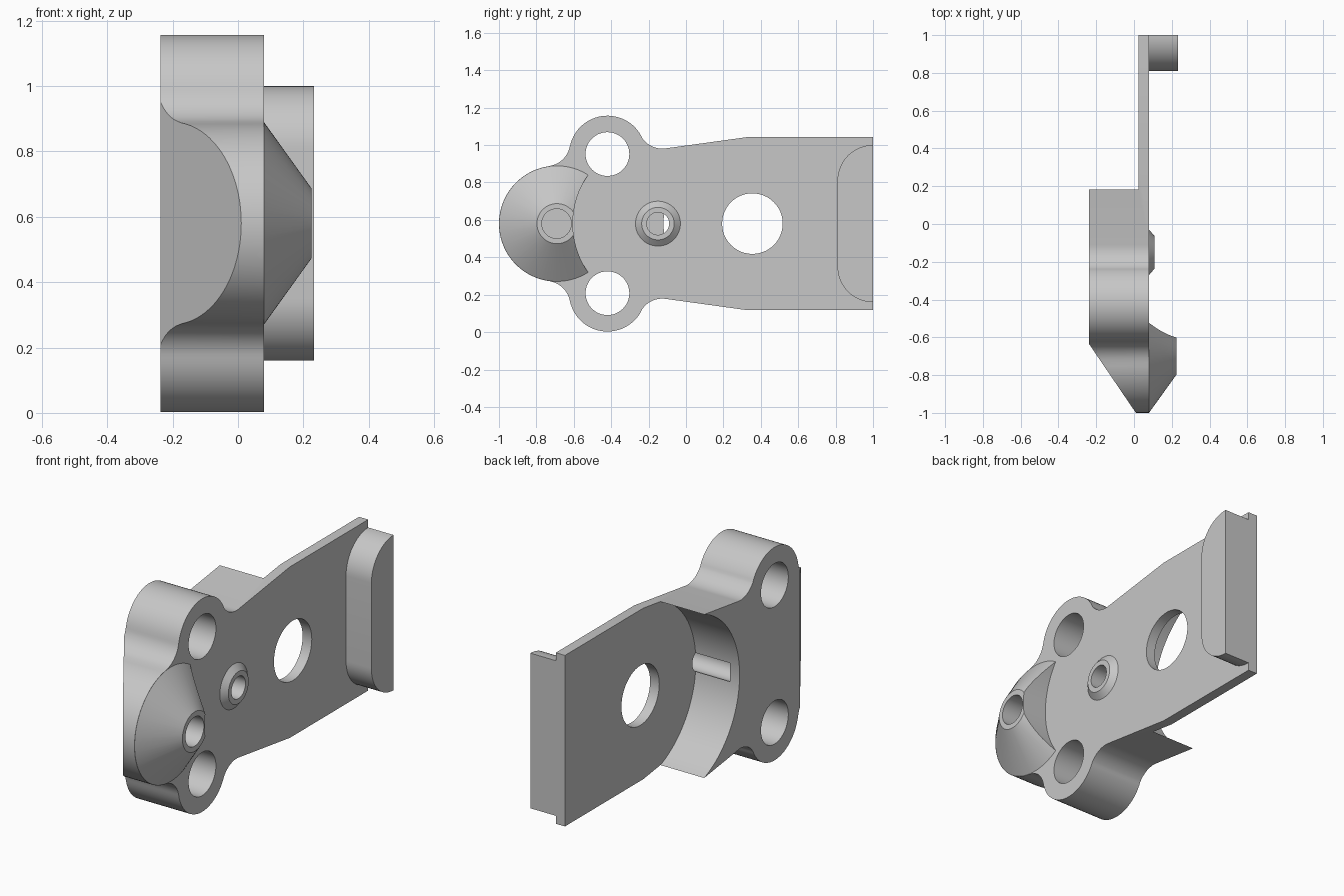
import bpy, bmesh, math
from mathutils import Vector

if "Cube" in bpy.data.objects:
    bpy.data.objects.remove(bpy.data.objects["Cube"])

ZC = 0.58                                   # mirror height of the bracket
grey = bpy.data.materials.new("plain grey")
grey.diffuse_color = (0.57, 0.57, 0.57, 1)
grey.use_nodes = True
grey.node_tree.nodes["Principled BSDF"].inputs["Base Color"].default_value = grey.diffuse_color


def make_object(name, bm):
    bmesh.ops.recalc_face_normals(bm, faces=bm.faces)
    mesh = bpy.data.meshes.new(name)
    bm.to_mesh(mesh)
    bm.free()
    mesh.materials.append(grey)
    obj = bpy.data.objects.new(name, mesh)
    bpy.context.collection.objects.link(obj)
    return obj


def prism(name, pts, x0, x1):
    """Extrude a (y, z) outline along x."""
    bm = bmesh.new()
    face = bm.faces.new([bm.verts.new((x0, y, z)) for y, z in pts])
    ext = bmesh.ops.extrude_face_region(bm, geom=[face])
    moved = [v for v in ext["geom"] if isinstance(v, bmesh.types.BMVert)]
    bmesh.ops.translate(bm, verts=moved, vec=(x1 - x0, 0, 0))
    return make_object(name, bm)


def frustum(name, y, z, r0, r1, x0, x1, n=64):
    """Round section along x, radius r0 at x0 and r1 at x1."""
    bm = bmesh.new()
    rings = []
    for x, r in ((x0, r0), (x1, r1)):
        rings.append([bm.verts.new((x, y + r * math.cos(i * math.tau / n),
                                    z + r * math.sin(i * math.tau / n))) for i in range(n)])
        bm.faces.new(rings[-1])
    for i in range(n):
        j = (i + 1) % n
        bm.faces.new((rings[0][i], rings[0][j], rings[1][j], rings[1][i]))
    return make_object(name, bm)


def boolean(obj, other, operation):
    mod = obj.modifiers.new("boolean", 'BOOLEAN')
    mod.operation, mod.solver, mod.object = operation, 'EXACT', other
    bpy.context.view_layer.objects.active = obj
    bpy.ops.object.modifier_apply(modifier=mod.name)
    bpy.data.objects.remove(other)


def arc(c, r, a0, a1, n):
    """Arc points in (y, z), angles in degrees."""
    return [(c[0] + r * math.cos(math.radians(a0 + (a1 - a0) * i / n)),
             c[1] + r * math.sin(math.radians(a0 + (a1 - a0) * i / n))) for i in range(n + 1)]


def angle(a, b):
    return math.degrees(math.atan2(b[1] - a[1], b[0] - a[0]))


# Key centres of the upper half outline
nose, lug = (-0.69, ZC), (-0.42, 0.952)
fillet_a, fillet_b = (-0.749, 1.017), (-0.127, 1.111)

# Upper outline: nose arc, fillet, lug, fillet, sloped edge, straight edge
upper = arc(nose, 0.31, 180, angle(nose, fillet_a), 20)
upper += arc(fillet_a, 0.13, angle(fillet_a, nose), angle(fillet_a, lug), 14)[1:]
start = angle(lug, fillet_a)
upper += arc(lug, 0.205, start, angle(lug, fillet_b) , 28)[1:]
upper += arc(fillet_b, 0.13, angle(fillet_b, lug) + 360, 277.6, 14)[1:]
upper += [(0.33, 1.043), (1.0, 1.043)]
outline = upper + [(y, 2 * ZC - z) for y, z in reversed(upper[1:])]
body = prism("bracket_body", outline, -0.237, 0.08)

# Round recess that leaves the thin arm
recess = arc((0.355, ZC), 0.475, 90, 270, 64) + [(1.1, ZC - 0.475), (1.1, ZC + 0.475)]
boolean(body, prism("recess_cutter", recess, -0.4, 0.025), 'DIFFERENCE')

# Slanted cut across the back of the nose
bm = bmesh.new()
slant = [(0.078, -1.1), (-0.306, -0.535), (-0.7, -0.535), (-0.7, -1.1)]
face = bm.faces.new([bm.verts.new((x, y, -0.2)) for x, y in slant])
ext = bmesh.ops.extrude_face_region(bm, geom=[face])
bmesh.ops.translate(bm, vec=(0, 0, 1.6),
                    verts=[v for v in ext["geom"] if isinstance(v, bmesh.types.BMVert)])
boolean(body, make_object("slant_cutter", bm), 'DIFFERENCE')

# Nose cone, trimmed by an arc around the small boss
cone = frustum("nose_cone", -0.69, ZC, 0.309, 0.107, 0.08, 0.225, 96)
boolean(cone, frustum("trim_cutter", -0.15, ZC, 0.455, 0.455, 0.0, 0.4, 128), 'DIFFERENCE')
boolean(body, cone, 'UNION')

# Small tapered boss
boolean(body, frustum("boss", -0.15, ZC, 0.12, 0.087, 0.08, 0.108), 'UNION')

# End lip with rounded inner corners
lip = [(1.0, 0.16)] + arc((1.0, 0.35), 0.19, 270, 180, 16)[1:]
lip += arc((1.0, 0.81), 0.19, 180, 90, 16)
boolean(body, prism("end_lip", lip, 0.08, 0.232), 'UNION')

# Lug holes, arm hole, and the two blind holes
for y, z, r, x0 in ((lug[0], lug[1], 0.117, -0.4), (lug[0], 2 * ZC - lug[1], 0.117, -0.4),
                    (0.355, ZC, 0.162, -0.4), (-0.15, ZC, 0.06, -0.18),
                    (-0.692, ZC, 0.079, -0.08)):
    boolean(body, frustum("hole_cutter", y, z, r, r, x0, 0.4, 48), 'DIFFERENCE')

# Smooth the round walls, keep the edges sharp
bpy.ops.object.select_all(action='DESELECT')
body.select_set(True)
bpy.context.view_layer.objects.active = body
bpy.ops.object.shade_smooth_by_angle(angle=math.radians(25))
